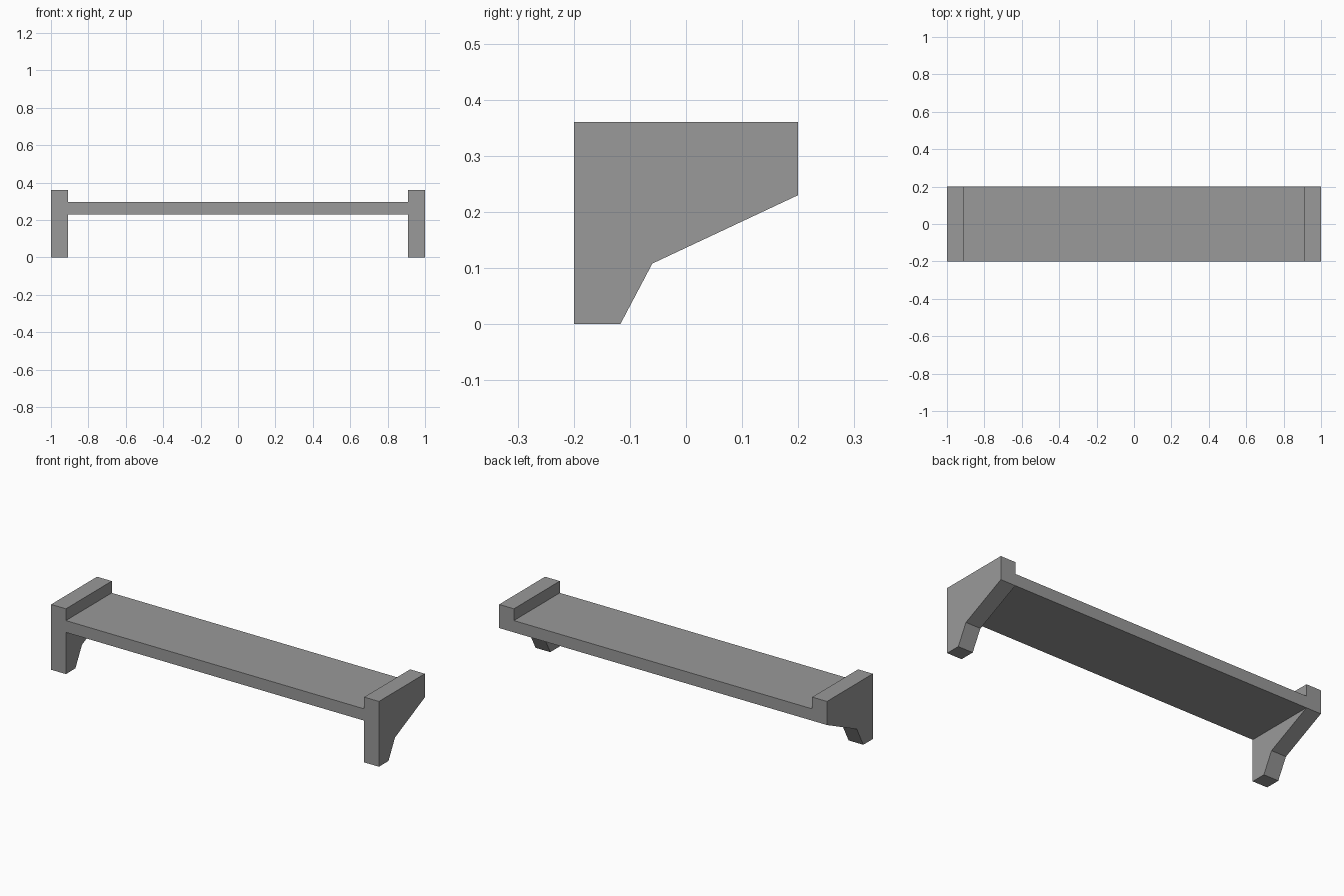
import bpy
import bmesh

cube = bpy.data.objects.get("Cube")
if cube:
    bpy.data.objects.remove(cube, do_unlink=True)

# Single grey finish
grey = bpy.data.materials.new("grey")
grey.use_nodes = True
colour = (0.32, 0.32, 0.32, 1)
grey.diffuse_color = colour
grey.node_tree.nodes["Principled BSDF"].inputs["Base Color"].default_value = colour


def extrude_profile(name, profile, x_start, x_end):
    """Make a solid by sweeping a (y, z) outline along x."""
    bm = bmesh.new()
    face = bm.faces.new([bm.verts.new((x_start, y, z)) for y, z in profile])
    swept = bmesh.ops.extrude_face_region(bm, geom=[face])["geom"]
    moved = [v for v in swept if isinstance(v, bmesh.types.BMVert)]
    bmesh.ops.translate(bm, verts=moved, vec=(x_end - x_start, 0, 0))
    bmesh.ops.recalc_face_normals(bm, faces=bm.faces)
    mesh = bpy.data.meshes.new(name)
    bm.to_mesh(mesh)
    bm.free()
    mesh.materials.append(grey)
    obj = bpy.data.objects.new(name, mesh)
    bpy.context.collection.objects.link(obj)
    return obj


FRONT, BACK = -0.2, 0.2
SHELF_BOTTOM, SHELF_TOP, HEIGHT = 0.23, 0.295, 0.36
INNER, OUTER = 0.91, 1.0

# Flat shelf board between the end supports
board = [(FRONT, SHELF_BOTTOM), (BACK, SHELF_BOTTOM),
         (BACK, SHELF_TOP), (FRONT, SHELF_TOP)]
extrude_profile("shelf_board", board, -INNER, INNER)

# End supports: upright front leg with a sloping bracket to the back
support = [(FRONT, 0), (-0.117, 0), (-0.06, 0.108),
           (BACK, SHELF_BOTTOM), (BACK, HEIGHT), (FRONT, HEIGHT)]
for side, sign in (("left", 1), ("right", -1)):
    extrude_profile(side + "_support", support, sign * INNER, sign * OUTER)
